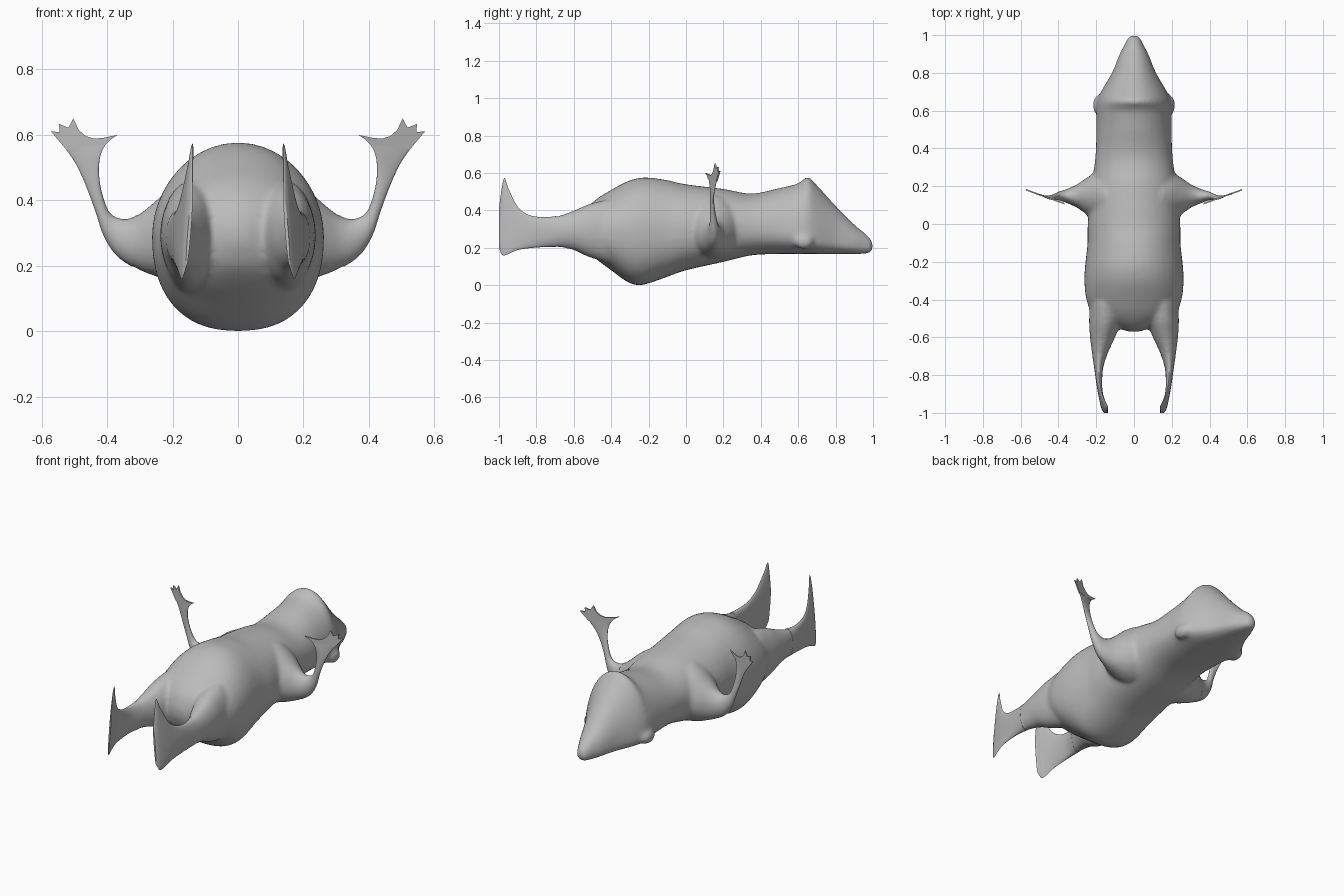
import bpy, bmesh, math
from mathutils import Vector

if "Cube" in bpy.data.objects:
    bpy.data.objects.remove(bpy.data.objects["Cube"])

grey = bpy.data.materials.new("warm clay grey")
grey.diffuse_color = (0.5, 0.5, 0.5, 1)
grey.use_nodes = True
grey.node_tree.nodes["Principled BSDF"].inputs["Base Color"].default_value = grey.diffuse_color


def spline(rows, steps=5):
    """Catmull-Rom through rows of numbers."""
    out = []
    for i in range(len(rows) - 1):
        p = [rows[max(i - 1, 0)], rows[i], rows[i + 1], rows[min(i + 2, len(rows) - 1)]]
        for s in range(steps):
            t = s / steps
            out.append([0.5 * (2 * b + (c - a) * t + (2 * a - 5 * b + 4 * c - d) * t * t
                               + (3 * b - a - 3 * c + d) * t ** 3) for a, b, c, d in zip(*p)])
    return out + [list(rows[-1])]


def loft(bm, rings, side=1):
    """Skin a list of rings and cap both ends."""
    vs = [[bm.verts.new((side * x, y, z)) for x, y, z in r] for r in rings]
    n = len(vs[0])
    faces = [bm.faces.new((a[i], a[(i + 1) % n], b[(i + 1) % n], b[i]))
             for a, b in zip(vs, vs[1:]) for i in range(n)]
    faces += [bm.faces.new(vs[0]), bm.faces.new(vs[-1])]
    bmesh.ops.recalc_face_normals(bm, faces=faces)


def finish(bm, name, angle=None):
    me = bpy.data.meshes.new(name)
    bm.to_mesh(me)
    bm.free()
    ob = bpy.data.objects.new(name, me)
    bpy.context.collection.objects.link(ob)
    me.materials.append(grey)
    if angle:
        bpy.ops.object.select_all(action='DESELECT')
        ob.select_set(True)
        bpy.context.view_layer.objects.active = ob
        bpy.ops.object.shade_smooth_by_angle(angle=math.radians(angle))
    return ob


def angles(n):
    return [2 * math.pi * i / n for i in range(n)]


# Torso and head: y, half width, bottom, widest height, top
torso = [(1.0, .012, .195, .21, .225), (.985, .032, .175, .205, .25), (.95, .05, .168, .21, .285),
         (.9, .076, .167, .215, .325), (.8, .117, .167, .225, .425), (.7, .175, .167, .235, .535),
         (.65, .195, .167, .25, .58), (.6, .2, .167, .27, .545), (.5, .199, .167, .29, .52),
         (.35, .205, .16, .31, .49), (.2, .225, .125, .31, .515), (0, .245, .08, .3, .54),
         (-.1, .246, .045, .295, .562), (-.2, .257, .01, .29, .576), (-.26, .262, 0, .29, .572),
         (-.32, .262, .022, .29, .553), (-.4, .252, .08, .29, .51), (-.48, .215, .14, .29, .46),
         (-.54, .11, .2, .3, .4), (-.57, .03, .27, .3, .33)]


def torso_ring(r):
    y, w, lo, mid, hi = r
    ring = []
    for a in angles(40):
        c, s = math.cos(a), math.sin(a)
        if s < 0:   # fuller underside
            c, s = math.copysign(abs(c) ** .85, c), -abs(s) ** .85
        ring.append((w * c, y, mid + s * ((hi - mid) if s > 0 else (mid - lo))))
    return ring


# Hind leg ending in an upright fin: y, inner x, outer x, bottom, top, lean
leg = [(-.42, .06, .235, .12, .46, 0), (-.52, .07, .238, .15, .435, 0), (-.6, .1, .233, .187, .4, 0),
       (-.68, .137, .223, .202, .373, 0), (-.76, .163, .211, .204, .364, 0),
       (-.84, .167, .198, .198, .376, .03), (-.9, .163, .185, .188, .42, .06),
       (-.95, .153, .172, .167, .52, .08), (-.97, .148, .166, .16, .575, .08),
       (-.985, .146, .16, .165, .52, .08), (-1.0, .14, .15, .2, .41, .08)]


def leg_ring(r):
    y, x0, x1, lo, hi, lean = r
    ring = []
    for a in angles(24):
        z = (lo + hi) / 2 + (hi - lo) / 2 * math.sin(a)
        ring.append(((x0 + x1) / 2 + (x1 - x0) / 2 * math.cos(a) - lean * (z - .35), y, z))
    return ring


# Arm: lower edge x z, upper edge x z, half thickness, twist
arm = [(.15, .14, .15, .48, .13, 0), (.2, .15, .2, .445, .125, 0), (.25, .166, .25, .4, .098, 0),
       (.31, .19, .3, .36, .06, 0), (.37, .23, .345, .342, .036, 0), (.41, .29, .39, .36, .022, 0),
       (.437, .37, .415, .42, .014, .1), (.467, .45, .425, .485, .009, .25),
       (.495, .51, .42, .538, .006, .36), (.525, .555, .405, .57, .004, .36)]


def hand_y(x, twist=.36):
    return .148 + twist * (x - .48)


def arm_ring(r):
    x0, z0, x1, z1, t, twist = r
    ring = []
    for a in angles(24):
        k = .5 + .5 * math.cos(a)
        x = x0 + (x1 - x0) * k
        ring.append((x, hand_y(x, twist) + t * math.sin(a), z0 + (z1 - z0) * k))
    return ring


torso_rings = [torso_ring(r) for r in spline(torso)]
leg_rings = [leg_ring(r) for r in spline(leg)]
arm_rings = [arm_ring(r) for r in spline(arm)]

# Body skin: torso, thighs, shoulders and cheek bumps fused together
bm = bmesh.new()
loft(bm, torso_rings)
for side in (1, -1):
    loft(bm, leg_rings[:21], side)
    loft(bm, arm_rings[:21], side)
    bump = bmesh.ops.create_uvsphere(bm, u_segments=20, v_segments=12, radius=1)['verts']
    for v in bump:
        v.co = Vector((side * .183, .63, .235)) + Vector((v.co.x * .036, v.co.y * .055, v.co.z * .042))
body = finish(bm, "body")
fuse = body.modifiers.new("fuse", 'REMESH')
fuse.mode = 'VOXEL'
fuse.voxel_size = .011
fuse.use_smooth_shade = True
relax = body.modifiers.new("relax", 'SMOOTH')
relax.factor = .5
relax.iterations = 10

# Hand outline in x z, with a thumb and three short fingers
hand = [(.525, .555), (.55, .585), (.572, .611), (.545, .608), (.547, .633), (.518, .622),
        (.503, .65), (.487, .615), (.465, .596), (.44, .588), (.41, .591), (.367, .6),
        (.39, .585), (.405, .57)]

for side, label in ((1, "right"), (-1, "left")):
    bm = bmesh.new()
    loft(bm, leg_rings[16:], side)
    finish(bm, label + "_hind_fin", 50)

    bm = bmesh.new()
    loft(bm, arm_rings[16:], side)
    finish(bm, label + "_forearm", 60)

    bm = bmesh.new()
    loft(bm, [[(x, hand_y(x) + d, z) for x, z in hand] for d in (-.004, .004)], side)
    finish(bm, label + "_hand", 30)
